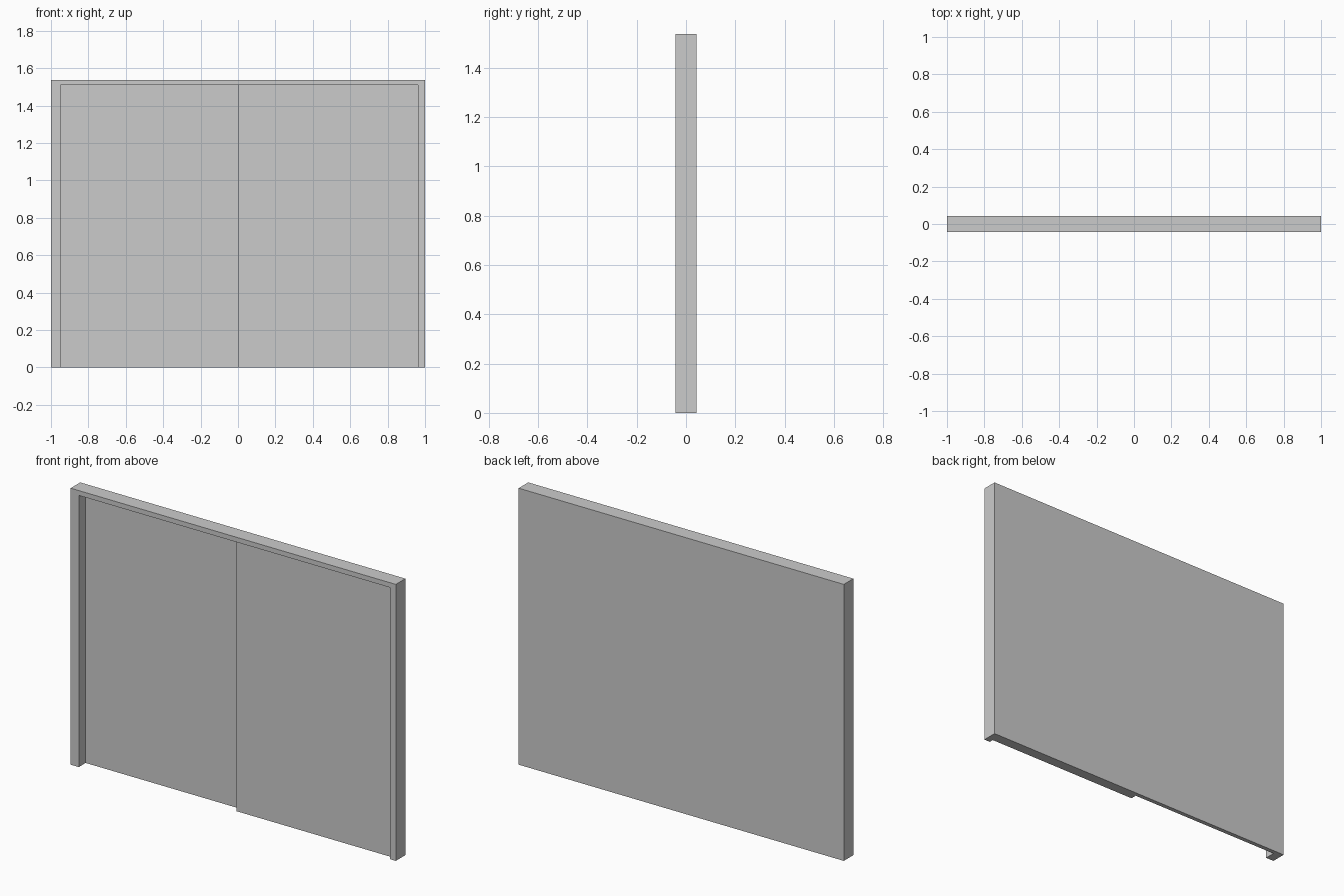
import bpy
import bmesh

cube = bpy.data.objects.get("Cube")
if cube:
    bpy.data.objects.remove(cube, do_unlink=True)

HEIGHT, OPEN_TOP = 1.537, 1.51
FRONT, BACK = -0.042, 0.042
OPEN_LEFT, OPEN_RIGHT, SPLIT = -0.95, 0.963, 0.003

grey = bpy.data.materials.new("light_grey")
grey.use_nodes = True
colour = (0.6, 0.6, 0.6, 1)
grey.diffuse_color = colour
grey.node_tree.nodes["Principled BSDF"].inputs["Base Color"].default_value = colour


def extrude_profile(name, points, front, back):
    """Extrude an x-z outline from the front to the back."""
    bm = bmesh.new()
    face = bm.faces.new([bm.verts.new((x, front, z)) for x, z in points])
    result = bmesh.ops.extrude_face_region(bm, geom=[face])
    verts = [v for v in result["geom"] if isinstance(v, bmesh.types.BMVert)]
    bmesh.ops.translate(bm, verts=verts, vec=(0, back - front, 0))
    bmesh.ops.recalc_face_normals(bm, faces=bm.faces)
    mesh = bpy.data.meshes.new(name)
    bm.to_mesh(mesh)
    bm.free()
    mesh.materials.append(grey)
    obj = bpy.data.objects.new(name, mesh)
    bpy.context.collection.objects.link(obj)
    return obj


def panel(name, x0, x1, recess):
    outline = [(x0, 0), (x1, 0), (x1, OPEN_TOP), (x0, OPEN_TOP)]
    return extrude_profile(name, outline, FRONT + recess, BACK)


# Surround: two jambs joined by the top rail
extrude_profile("door_frame", [
    (-1, 0), (OPEN_LEFT, 0), (OPEN_LEFT, OPEN_TOP), (OPEN_RIGHT, OPEN_TOP),
    (OPEN_RIGHT, 0), (1, 0), (1, HEIGHT), (-1, HEIGHT)], FRONT, BACK)

# Sliding doors: one runs behind the other
panel("rear_sliding_door", OPEN_LEFT, SPLIT, 0.06)
panel("front_sliding_door", SPLIT, OPEN_RIGHT, 0.025)
